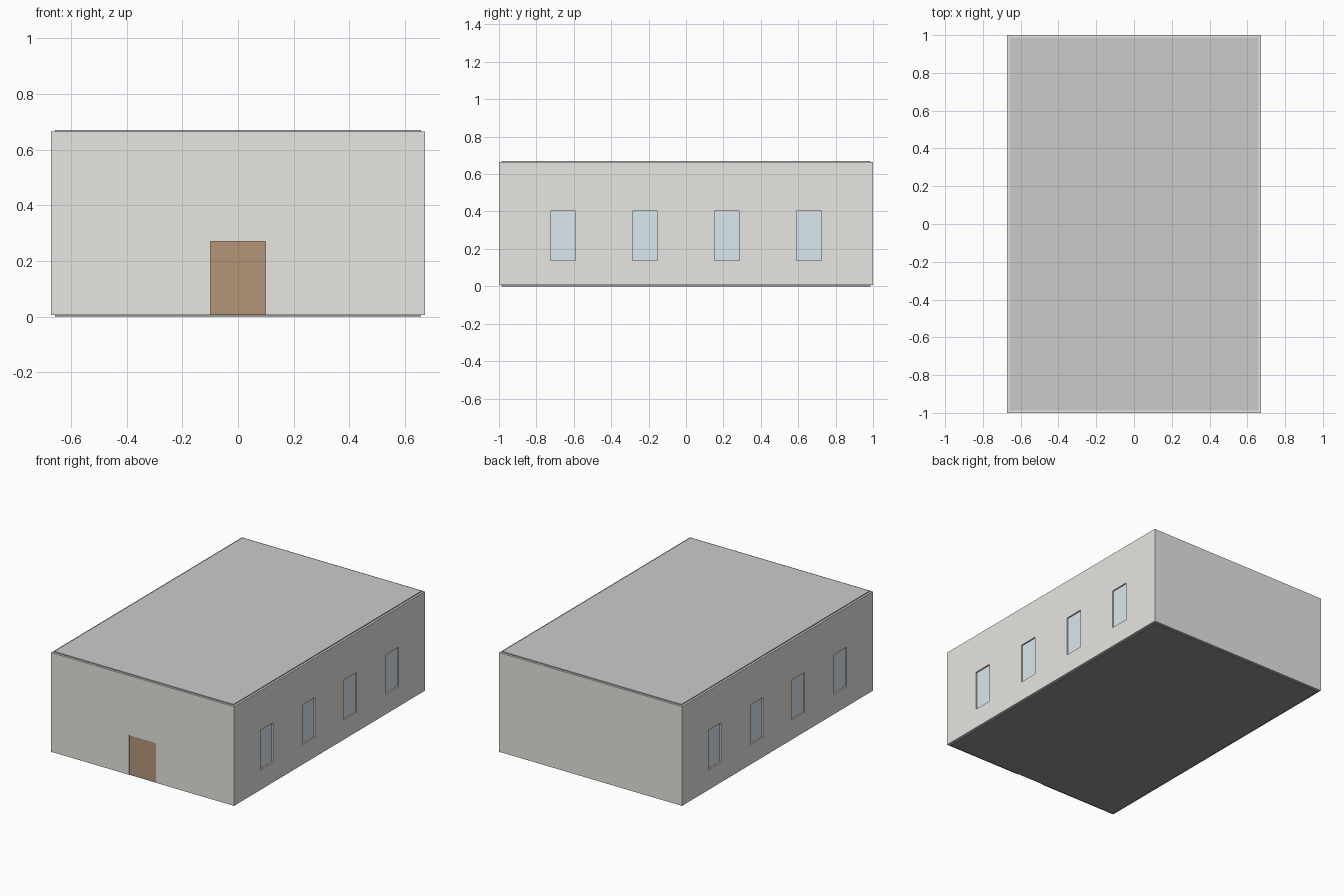
import bpy

if "Cube" in bpy.data.objects:
    bpy.data.objects.remove(bpy.data.objects["Cube"])

S = 2 / 15.2          # model units per metre
LIFT = 0.05           # half the floor slab, puts the base at z = 0


def material(name, rgb):
    m = bpy.data.materials.new(name)
    m.diffuse_color = (*rgb, 1)
    m.use_nodes = True
    m.node_tree.nodes["Principled BSDF"].inputs["Base Color"].default_value = m.diffuse_color
    return m


def box(name, centre, size, mat=None):
    """Box given in metres, centred at a point above the floor datum."""
    x, y, z = centre
    bpy.ops.mesh.primitive_cube_add(size=1, location=(x * S, y * S, (z + LIFT) * S))
    ob = bpy.context.object
    ob.name = name
    ob.scale = [v * S for v in size]
    bpy.ops.object.transform_apply(location=False, rotation=False, scale=True)
    if mat:
        ob.data.materials.append(mat)
    return ob


def cut(target, name, centre, size):
    cutter = box(name, centre, size)
    cutter.hide_render = True
    cutter.hide_viewport = True
    mod = target.modifiers.new(name, 'BOOLEAN')
    mod.operation = 'DIFFERENCE'
    mod.solver = 'EXACT'
    mod.object = cutter


wall_mat = material("wall_paint", (0.80, 0.79, 0.76))
roof_mat = material("roof_grey", (0.60, 0.60, 0.60))
floor_mat = material("floor_dark", (0.30, 0.29, 0.29))
door_mat = material("door_wood", (0.45, 0.30, 0.19))
glass_mat = material("glass_blue", (0.70, 0.80, 0.87))

# Floor and roof slabs, ending on the wall centre lines
box("floor", (0, 0, 0), (10, 15, 0.1), floor_mat)
box("roof", (0, 0, 5), (10, 15, 0.1), roof_mat)

# Hollow wall shell
walls = box("walls", (0, 0, 2.5), (10.2, 15.2, 5), wall_mat)
cut(walls, "room_cutter", (0, 0, 2.5), (9.8, 14.8, 6))

# Door set into the front wall
cut(walls, "door_cutter", (0, -7.5, 0.95), (1.5, 0.5, 2.1))
box("door", (0, -7.5, 1), (1.5, 0.1, 2), door_mat)

# Four recessed windows along each long wall
for side, x in (("left", -5), ("right", 5)):
    for i in range(4):
        y = -5 + i * 10 / 3
        cut(walls, f"{side}_window_cutter_{i + 1}", (x, y, 2), (0.5, 1, 2))
        box(f"{side}_window_{i + 1}", (x, y, 2), (0.06, 1, 2), glass_mat)
